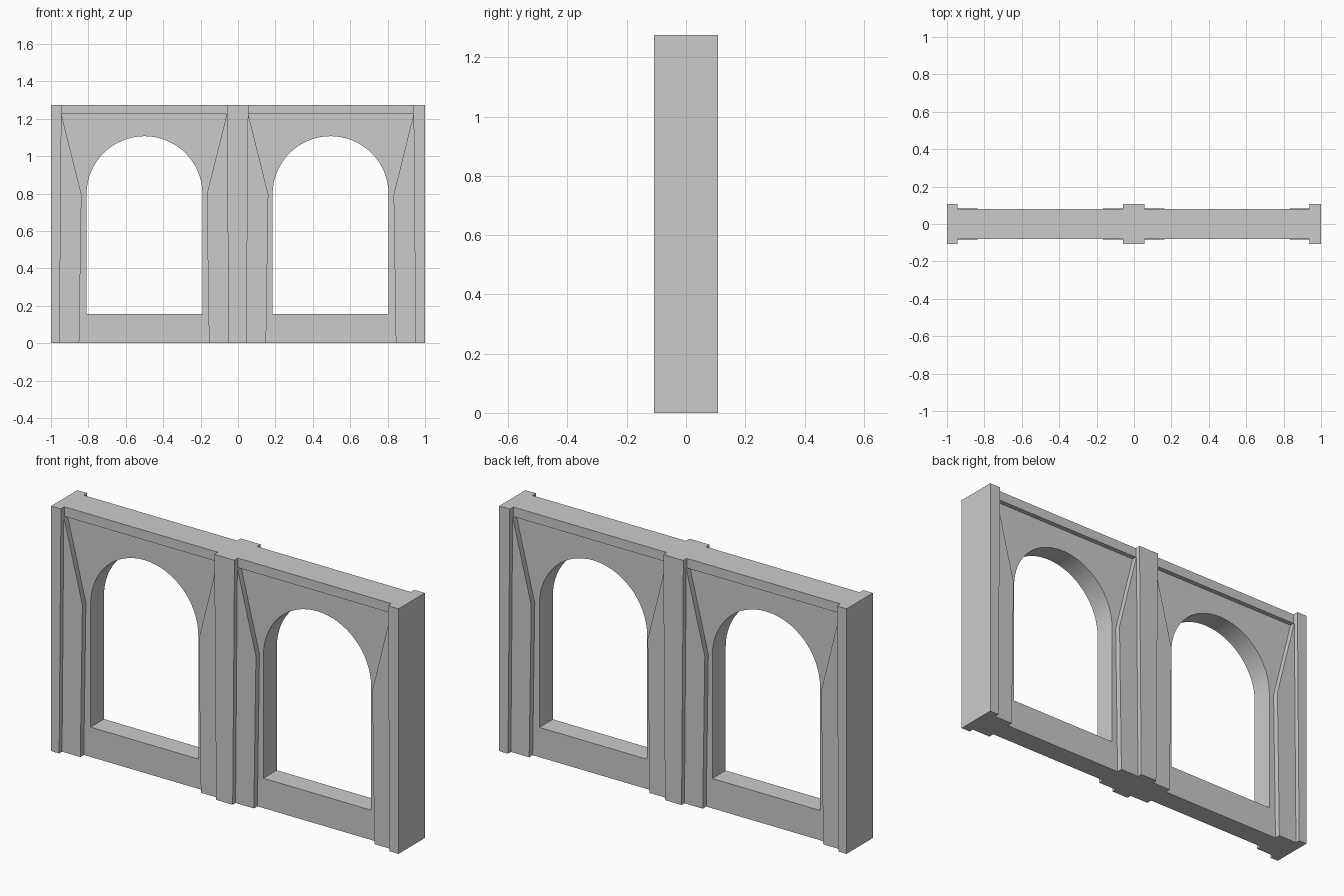
import bpy
from math import pi, cos, sin, radians

if "Cube" in bpy.data.objects:
    bpy.data.objects.remove(bpy.data.objects["Cube"])

TOP, BEAM_Z, SPRING_Z, SILL_Z = 1.275, 1.225, 0.797, 0.155
POST_D, BAND_D, BEAM_D, WALL_D = 0.108, 0.084, 0.079, 0.055


def slab(name, depth, *outlines):
    """Extrude x/z outlines (later outlines are holes) to y = +-depth."""
    cu = bpy.data.curves.new(name, 'CURVE')
    cu.dimensions, cu.fill_mode, cu.extrude = '2D', 'BOTH', depth
    for pts in outlines:
        sp = cu.splines.new('POLY')
        sp.points.add(len(pts) - 1)
        for p, (x, z) in zip(sp.points, pts):
            p.co = (x, z, 0, 1)
        sp.use_cyclic_u = True
    ob = bpy.data.objects.new(name, cu)
    ob.rotation_euler.x = pi / 2
    bpy.context.collection.objects.link(ob)
    bpy.ops.object.select_all(action='DESELECT')
    ob.select_set(True)
    bpy.context.view_layer.objects.active = ob
    bpy.ops.object.convert(target='MESH')
    bpy.ops.object.transform_apply(location=False, rotation=True, scale=False)
    bpy.ops.object.shade_smooth_by_angle(angle=radians(25))
    return bpy.context.object


def arch(cx, r, n=32):
    """Outline of a round-headed opening."""
    head = [(cx + r * cos(pi * i / n), SPRING_Z + r * sin(pi * i / n)) for i in range(n + 1)]
    return head + [(cx - r, SILL_Z), (cx + r, SILL_Z)]


# Posts, slightly flared towards the top in the middle and narrowed at the ends
slab("left_post", POST_D, [(-1, 0), (-0.954, 0), (-0.944, BEAM_Z), (-0.944, TOP), (-1, TOP)])
slab("centre_post", POST_D, [(-0.05, 0), (0.045, 0), (0.055, BEAM_Z), (0.055, TOP),
                             (-0.06, TOP), (-0.06, BEAM_Z)])
slab("right_post", POST_D, [(0.949, 0), (1, 0), (1, TOP), (0.939, TOP), (0.939, BEAM_Z)])

# Two bays: side bands with bracket tops, beam, and arched wall panel
bays = (("left", -0.954, -0.05, -0.5), ("right", 0.045, 0.949, 0.495))
for side, x0, x1, cx in bays:
    knees = []
    for end, x, s in (("left", x0, 1), ("right", x1, -1)):
        foot, knee, tip = (x + s * 0.105, 0), (x + s * 0.117, 0.795), (x + s * 0.01, BEAM_Z)
        slab(f"{side}_bay_{end}_band", BAND_D, [(x, 0), foot, knee, tip])
        knees.append((foot, knee, tip))
    l, r = knees
    slab(f"{side}_bay_beam", BEAM_D, [l[2], r[2], (r[2][0], TOP), (l[2][0], TOP)])
    slab(f"{side}_bay_wall", WALL_D, list(l) + list(reversed(r)), arch(cx, 0.31))
